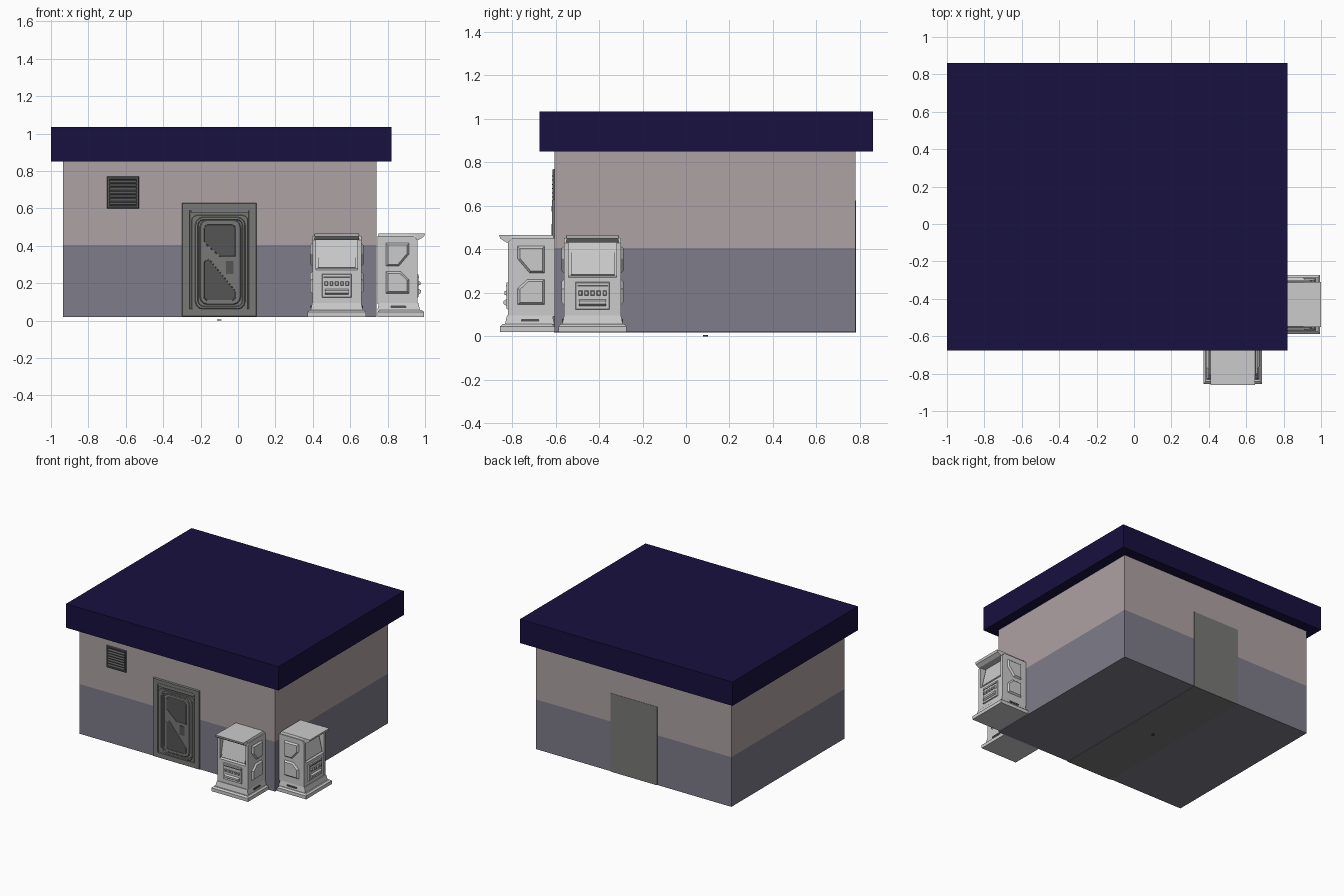
import bpy, bmesh, math
from mathutils import Vector, Matrix

if "Cube" in bpy.data.objects:
    bpy.data.objects.remove(bpy.data.objects["Cube"])


def mat(name, r, g, b):
    m = bpy.data.materials.new(name)
    m.diffuse_color = (r, g, b, 1)
    m.use_nodes = True
    m.node_tree.nodes["Principled BSDF"].inputs["Base Color"].default_value = m.diffuse_color
    return m


ROOF = mat("roof_navy", 0.009, 0.005, 0.05)
UPPER = mat("wall_upper", 0.42, 0.36, 0.37)
LOWER = mat("wall_lower", 0.21, 0.20, 0.25)
DOOR = mat("door_grey", 0.19, 0.19, 0.185)
DARK = mat("dark_grey", 0.09, 0.09, 0.09)
I = Matrix.Identity(4)


def finish(name, bm, material=None, M=I):
    bmesh.ops.recalc_face_normals(bm, faces=bm.faces)
    me = bpy.data.meshes.new(name)
    bm.to_mesh(me)
    bm.free()
    me.transform(M)
    ob = bpy.data.objects.new(name, me)
    bpy.context.collection.objects.link(ob)
    if material:
        me.materials.append(material)
    return ob


def box(name, x, y, z, material=None, M=I):
    bm = bmesh.new()
    bmesh.ops.create_cube(bm, size=1)
    for v in bm.verts:
        v.co = [(a + b) / 2 + c * (b - a) for (a, b), c in zip((x, y, z), v.co)]
    return finish(name, bm, material, M)


def inset_poly(pts, w):
    """Outline moved inwards by w, with mitred corners."""
    n = len(pts)
    area = sum(pts[i][0] * pts[(i + 1) % n][1] - pts[(i + 1) % n][0] * pts[i][1] for i in range(n))
    s = 1 if area > 0 else -1
    out = []
    for i in range(n):
        p, a, b = Vector(pts[i]), Vector(pts[i - 1]), Vector(pts[(i + 1) % n])
        d1, d2 = (p - a).normalized(), (b - p).normalized()
        n1, n2 = Vector((-d1.y, d1.x)) * s, Vector((-d2.y, d2.x)) * s
        out.append(tuple(p + (n1 + n2) * (w / (1 + n1.dot(n2)))))
    return out


PLANE = {"front": lambda u, v, d: (u, -d, v),
         "side": lambda u, v, d: (d, u, v),
         "top": lambda u, v, d: (u, v, d)}


def prism(name, pts, plane, d0, d1, inset=0.0, material=None, M=I):
    """Outline extruded from depth d0 to d1, the far face inset for a bevelled edge."""
    f = PLANE[plane]
    bm = bmesh.new()
    a = [bm.verts.new(f(*p, d0)) for p in pts]
    b = [bm.verts.new(f(*p, d1)) for p in (inset_poly(pts, inset) if inset else pts)]
    bm.faces.new(a)
    bm.faces.new(b)
    for i in range(len(pts)):
        j = (i + 1) % len(pts)
        bm.faces.new((a[i], a[j], b[j], b[i]))
    return finish(name, bm, material, M)


def ring(name, pts, w, d0, d1, bevel=0.003, material=None, M=I):
    """Raised frame of width w following an outline on the front plane."""
    f = PLANE["front"]
    bm = bmesh.new()
    section = [(0, d0), (bevel, d1), (w - bevel, d1), (w, d0)]
    loops = [[bm.verts.new(f(*p, d)) for p in inset_poly(pts, o)] for o, d in section]
    n = len(pts)
    for k in range(4):
        A, B = loops[k], loops[(k + 1) % 4]
        for i in range(n):
            j = (i + 1) % n
            bm.faces.new((A[i], A[j], B[j], B[i]))
    return finish(name, bm, material, M)


def rect(x0, x1, z0, z1):
    return [(x0, z0), (x1, z0), (x1, z1), (x0, z1)]


def rrect(x0, x1, z0, z1, r, n=3):
    pts = []
    for k, (cx, cz) in enumerate(rect(x0 + r, x1 - r, z0 + r, z1 - r)):
        for i in range(n + 1):
            a = math.radians(180 + 90 * k + 90 * i / n)
            pts.append((cx + r * math.cos(a), cz + r * math.sin(a)))
    return pts


# building shell
box("lower_wall", (-0.935, 0.74), (-0.605, 0.78), (0.02, 0.405), LOWER)
box("upper_wall", (-0.935, 0.74), (-0.605, 0.78), (0.405, 0.85), UPPER)
box("roof_slab", (-1.0, 0.82), (-0.675, 0.86), (0.85, 1.035), ROOF)
box("doorway_block", (-0.30, 0.10), (-0.607, 0.782), (0.018, 0.625), DOOR)

# small disc on the ground under the building
bm = bmesh.new()
bmesh.ops.create_cone(bm, cap_ends=True, segments=12, radius1=0.012, radius2=0.012, depth=0.006,
                      matrix=Matrix.Translation((-0.10, 0.09, 0.003)))
finish("floor_stud", bm, DARK)

# front door: frame, header trim, stepped leaf, windows, handle
ring("door_frame", rect(-0.30, 0.10, 0.02, 0.63), 0.045, 0.605, 0.617, 0.004, DOOR)
box("door_header", (-0.25, 0.055), (-0.619, -0.607), (0.575, 0.60), DOOR)
prism("door_leaf", rrect(-0.25, 0.055, 0.04, 0.565, 0.03), "front", 0.605, 0.611, 0.004, DOOR)
ring("door_outer_trim", rrect(-0.23, 0.04, 0.06, 0.555, 0.045), 0.018, 0.611, 0.616, 0.004, DOOR)
prism("door_panel", rrect(-0.205, 0.015, 0.085, 0.54, 0.04), "front", 0.611, 0.616, 0.005, DOOR)
windows = {
    "upper_window": [(-0.18, 0.42), (-0.095, 0.345), (-0.015, 0.345), (-0.015, 0.495), (-0.03, 0.512),
                     (-0.165, 0.512), (-0.18, 0.495)],
    "lower_window": [(-0.18, 0.125), (-0.165, 0.11), (-0.03, 0.11), (-0.015, 0.125), (-0.015, 0.155),
                     (-0.155, 0.325), (-0.18, 0.315)],
}
for name, pts in windows.items():
    prism(name, pts, "front", 0.61, 0.6165, 0, DARK)
    ring(name + "_trim", inset_poly(pts, -0.006), 0.007, 0.612, 0.6185, 0.002, DOOR)
box("door_handle", (-0.065, -0.025), (-0.62, -0.611), (0.25, 0.32), DARK)

# louvred vent
ring("vent_frame", rect(-0.70, -0.53, 0.60, 0.77), 0.016, 0.604, 0.615, 0.003, DARK)
box("vent_back", (-0.69, -0.54), (-0.607, -0.60), (0.61, 0.76), DARK)
for i in range(7):
    z = 0.617 + i * 0.0195
    prism(f"vent_slat_{i + 1}", [(-0.605, z + 0.018), (-0.617, z + 0.004), (-0.617, z), (-0.605, z + 0.012)],
          "side", -0.686, -0.544, 0, DARK)


def kiosk(tag, M):
    """Free-standing terminal; local back on y = 0, facing -y."""
    def P(name, *a, **k):
        return prism(f"{tag}_{name}", *a, M=M, **k)

    def B(name, *a, **k):
        return box(f"{tag}_{name}", *a, M=M, **k)

    # stepped base
    B("base", (-0.157, 0.157), (-0.25, 0), (0.02, 0.046))
    P("base_bevel", rect(-0.157, 0.157, -0.25, 0), "top", 0.046, 0.056, inset=0.012)
    P("plinth", rect(-0.14, 0.14, -0.228, 0), "top", 0.054, 0.095, inset=0.009)
    # core with sloping screen face, between two cheeks
    core = [(0, 0.09), (-0.213, 0.09), (-0.213, 0.27), (-0.20, 0.278), (-0.165, 0.44), (0, 0.44)]
    P("core", core, "side", -0.112, 0.112)
    P("screen", [(-0.208, 0.284), (-0.203, 0.28), (-0.168, 0.43), (-0.173, 0.43)], "side", -0.1, 0.1)
    cheek = [(0, 0.09), (-0.215, 0.09), (-0.215, 0.43), (-0.195, 0.452), (0, 0.452)]
    for s, side in ((-1, "left"), (1, "right")):
        P(f"{side}_cheek", cheek, "side", s * 0.11, s * 0.131)
        upper = [(-0.17, 0.415), (-0.17, 0.355), (-0.115, 0.29), (-0.045, 0.29), (-0.045, 0.415)]
        lower = [(-0.17, 0.175), (-0.17, 0.232), (-0.125, 0.275), (-0.045, 0.275), (-0.045, 0.175)]
        lower = [(y, z - 0.012 if z > 0.2 else z - 0.03) for y, z in lower]
        P(f"{side}_upper_panel", upper, "side", s * 0.13, s * 0.143, inset=0.011)
        P(f"{side}_lower_panel", lower, "side", s * 0.13, s * 0.143, inset=0.011)
        P(f"{side}_base_slot", rrect(-0.155, -0.07, 0.067, 0.08, 0.006), "side", s * 0.13, s * 0.14,
          material=DARK)
    # top cap and visor
    P("cap", rect(-0.126, 0.126, -0.205, 0), "top", 0.445, 0.467, inset=0.008)
    visor = [(-0.16, 0.467), (-0.255, 0.467), (-0.25, 0.45), (-0.222, 0.432), (-0.16, 0.432)]
    P("visor", visor, "side", -0.12, 0.12)
    # control panel: plate, slot, buttons, tray
    P("control_plate", rect(-0.08, 0.08, 0.122, 0.25), "front", 0.21, 0.221, inset=0.004)
    B("card_slot", (-0.07, 0.07), (-0.223, -0.215), (0.228, 0.235), material=DARK)
    for i in range(5):
        x = -0.056 + i * 0.028
        P(f"button_{i + 1}", rect(x - 0.009, x + 0.009, 0.188, 0.21), "front", 0.22, 0.23, inset=0.003)
    P("tray", [(-0.218, 0.138), (-0.234, 0.148), (-0.234, 0.162), (-0.218, 0.172)], "side", -0.062, 0.062)


kiosk("front_kiosk", Matrix.Translation((0.528, -0.605, 0)))
kiosk("side_kiosk", Matrix.Translation((0.745, -0.43, 0)) @ Matrix.Rotation(math.pi / 2, 4, "Z"))
